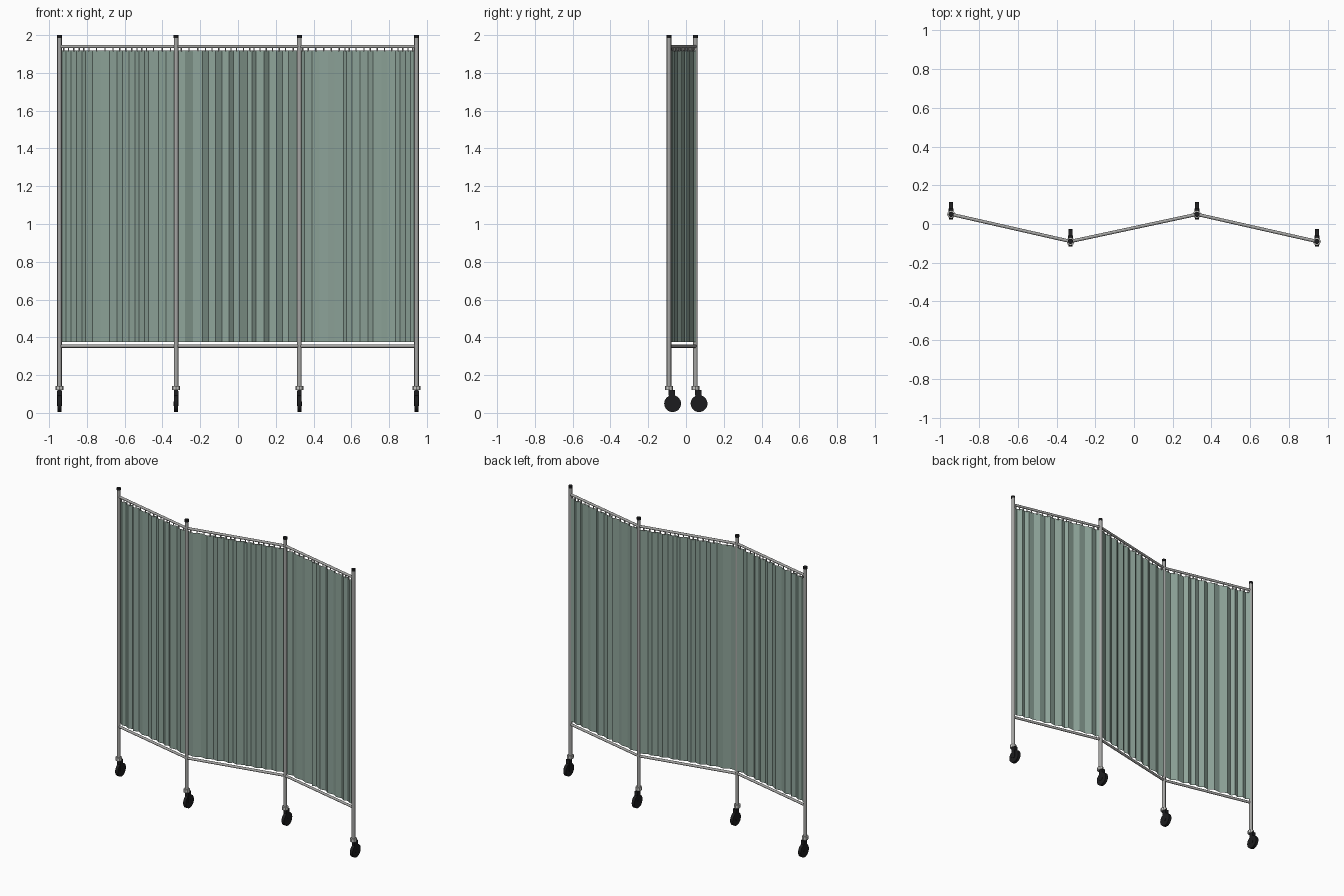
import bpy, bmesh, random
from mathutils import Vector

random.seed(4)
cube = bpy.data.objects.get("Cube")
if cube:
    bpy.data.objects.remove(cube)


def material(name, rgb):
    m = bpy.data.materials.new(name)
    m.use_nodes = True
    m.diffuse_color = (*rgb, 1)
    m.node_tree.nodes["Principled BSDF"].inputs["Base Color"].default_value = (*rgb, 1)
    return m


STEEL = material("steel grey", (0.38, 0.38, 0.37))
COLLAR = material("light grey", (0.58, 0.58, 0.56))
BLACK = material("black rubber", (0.012, 0.012, 0.013))
CLOTH = material("sage cloth", (0.27, 0.37, 0.32))


def rod(name, a, b, radius, mat, sides=16):
    """Cylinder running from point a to point b."""
    a, b = Vector(a), Vector(b)
    bpy.ops.mesh.primitive_cylinder_add(vertices=sides, radius=radius, depth=(b - a).length,
                                        location=(a + b) / 2)
    ob = bpy.context.object
    ob.rotation_euler = (b - a).to_track_quat('Z', 'Y').to_euler()
    ob.name = name
    ob.data.materials.append(mat)
    bpy.ops.object.shade_smooth_by_angle()


def box(name, centre, size, mat):
    bpy.ops.mesh.primitive_cube_add(size=1, location=centre)
    ob = bpy.context.object
    ob.name = name
    ob.scale = size
    ob.data.materials.append(mat)


def post(x, y):
    rod("post", (x, y, 0.12), (x, y, 1.988), 0.012, STEEL)
    rod("post_cap", (x, y, 1.985), (x, y, 2.0), 0.0135, BLACK)
    rod("caster_collar", (x, y, 0.12), (x, y, 0.142), 0.021, COLLAR, 8)
    # Trailing caster: stem, fork cheeks, tyre and hub
    wy, wz = y + 0.019, 0.049
    box("caster_stem", (x, y + 0.014, 0.106), (0.022, 0.034, 0.028), BLACK)
    rod("caster_wheel", (x - 0.01, wy, wz), (x + 0.01, wy, wz), 0.0445, BLACK, 28)
    rod("wheel_hub", (x - 0.0125, wy, wz), (x + 0.0125, wy, wz), 0.012, BLACK)
    for s in (-1, 1):
        box("caster_fork", (x + s * 0.011, y + 0.014, 0.08), (0.002, 0.03, 0.07), BLACK)


def curtain(a, b):
    """Zigzag pleated cloth hung between two posts, with a hook over each pleat."""
    along = (b - a).normalized()
    side = Vector((-along.y, along.x, 0))
    pleats = 18
    widths = [random.uniform(0.6, 1.4) for _ in range(pleats)]
    unit = ((b - a).length - 0.016) / sum(widths)
    points, t = [], 0.008
    for i in range(pleats + 1):
        depth = random.uniform(0.005, 0.010) * (-1) ** i
        points.append(a + along * t + side * depth)
        if i < pleats:
            t += widths[i] * unit
    bm = bmesh.new()
    rows = [[bm.verts.new((p.x, p.y, z)) for p in points] for z in (0.374, 1.918)]
    for i in range(pleats):
        bm.faces.new((rows[0][i], rows[0][i + 1], rows[1][i + 1], rows[1][i]))
        middle = (points[i] + points[i + 1]) / 2
        rod("curtain_hook", middle + Vector((0, 0, 1.912)), middle + Vector((0, 0, 1.938)),
            0.004, STEEL, 6)
    mesh = bpy.data.meshes.new("curtain")
    bm.to_mesh(mesh)
    bm.free()
    ob = bpy.data.objects.new("curtain", mesh)
    bpy.context.collection.objects.link(ob)
    mesh.materials.append(CLOTH)


# Zigzag plan of the four posts
feet = [Vector(p) for p in ((-0.945, 0.05, 0), (-0.328, -0.09, 0), (0.325, 0.05, 0), (0.945, -0.09, 0))]
for p in feet:
    post(p.x, p.y)

# Three panels, each with two rails and a curtain
for a, b in zip(feet, feet[1:]):
    for z in (0.353, 1.939):
        up = Vector((0, 0, z))
        rod("rail", a + up, b + up, 0.0085, STEEL)
    curtain(a, b)
